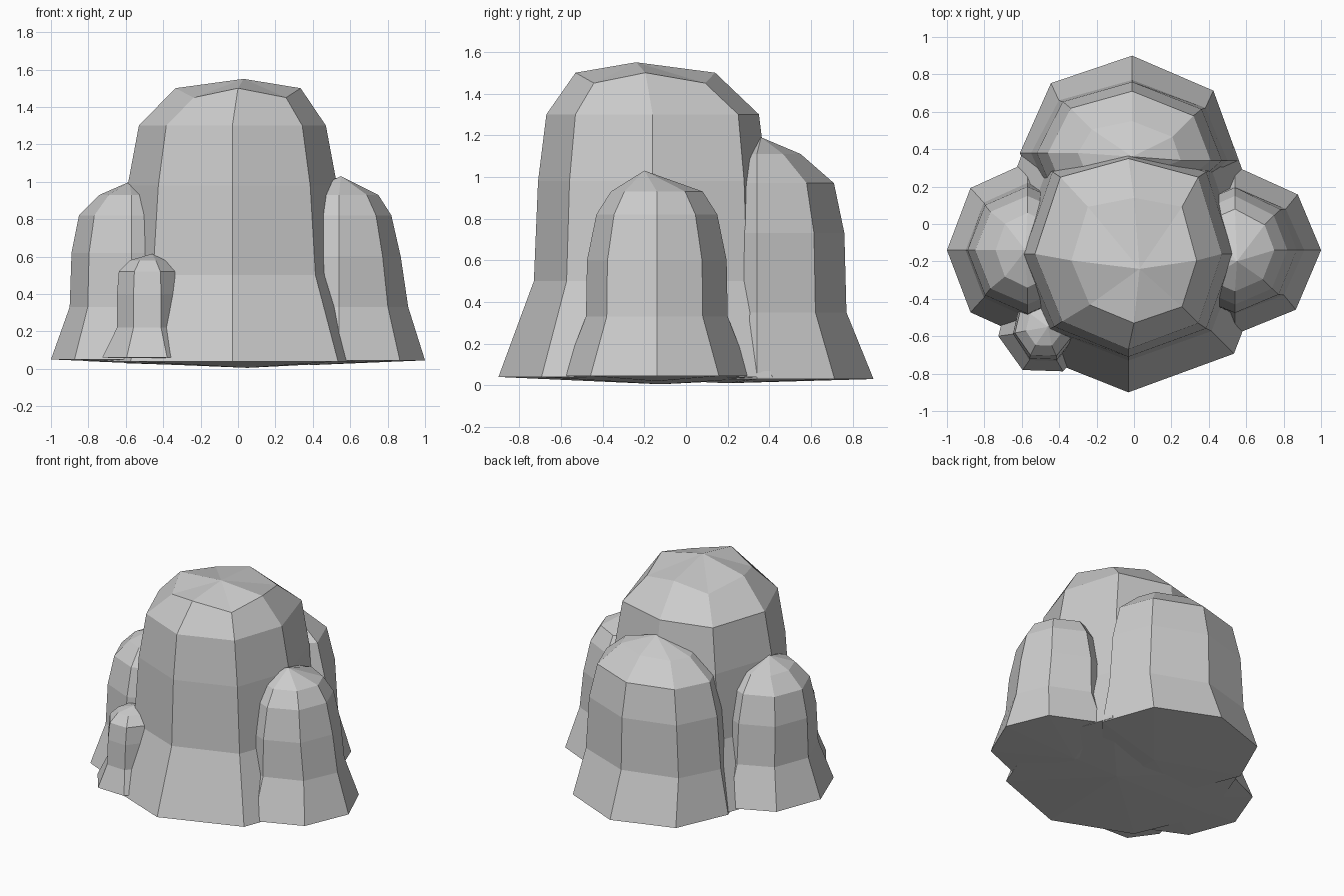
import bpy, bmesh, math

if "Cube" in bpy.data.objects:
    bpy.data.objects.remove(bpy.data.objects["Cube"])


def rock(name, centre, rings, apex, foot, sides=8, phase=-90, nudge={}, droop=0):
    """Faceted boulder: rings (z, rx, ry, dx, dy), capped by an apex and a foot point.
    nudge shifts single columns; droop lowers every second point of the top ring."""
    bm = bmesh.new()
    loops = []
    for z, rx, ry, *shift in rings:
        dx, dy = shift or (0, 0)
        loop = []
        for i in range(sides):
            a = math.radians(phase + 360 * i / sides)
            nx, ny = nudge.get(i, (0, 0))
            drop = droop if z == rings[-1][0] and i % 2 else 0
            loop.append(bm.verts.new((centre[0] + dx + nx + rx * math.cos(a),
                                      centre[1] + dy + ny + ry * math.sin(a), z - drop)))
        loops.append(loop)
    top, bottom = bm.verts.new(apex), bm.verts.new(foot)
    for i in range(sides):
        j = (i + 1) % sides
        for lo, hi in zip(loops, loops[1:]):
            bm.faces.new((lo[i], lo[j], hi[j], hi[i]))
        bm.faces.new((loops[-1][i], loops[-1][j], top))
        bm.faces.new((loops[0][j], loops[0][i], bottom))
    bmesh.ops.recalc_face_normals(bm, faces=bm.faces)
    mesh = bpy.data.meshes.new(name)
    bm.to_mesh(mesh)
    bm.free()
    obj = bpy.data.objects.new(name, mesh)
    bpy.context.collection.objects.link(obj)
    return obj


# Tall central boulder
rock("main_rock", (-0.03, -0.16),
     [(0.04, 0.77, 0.74), (0.5, 0.60, 0.57), (0.98, 0.56, 0.55),
      (1.3, 0.50, 0.51), (1.5, 0.335, 0.335, 0.03, -0.035)],
     (0.03, -0.24, 1.55), (0.05, -0.12, 0.005),
     nudge={1: (0.02, -0.01), 3: (0.02, 0.05), 5: (-0.01, 0.05)}, droop=0.05)

# Boulder behind, narrower on its inner right side
rock("back_rock", (-0.01, 0.33),
     [(0.03, 0.60, 0.57), (0.35, 0.54, 0.44), (0.73, 0.51, 0.43),
      (0.97, 0.45, 0.38), (1.11, 0.29, 0.22)],
     (-0.01, 0.36, 1.19), (-0.01, 0.2, 0.01),
     nudge={1: (-0.12, 0.1), 2: (-0.03, 0.01), 3: (0.01, -0.02),
            5: (-0.01, 0.02), 6: (0, 0.05)})

# Boulders on either side
rock("left_rock", (-0.57, -0.14),
     [(0.05, 0.43, 0.47), (0.33, 0.33, 0.36), (0.62, 0.32, 0.34),
      (0.82, 0.28, 0.29), (0.93, 0.17, 0.20)],
     (-0.58, -0.14, 1.0), (-0.4, -0.14, 0.025))
rock("right_rock", (0.54, -0.14),
     [(0.045, 0.46, 0.45), (0.33, 0.37, 0.34), (0.6, 0.33, 0.335),
      (0.82, 0.28, 0.29), (0.93, 0.21, 0.22)],
     (0.55, -0.20, 1.03), (0.4, -0.14, 0.02), nudge={3: (0.01, -0.02)})

# Small stone at the front left
rock("small_rock", (-0.48, -0.55),
     [(0.06, 0.25, 0.26), (0.22, 0.17, 0.20), (0.4, 0.17, 0.19),
      (0.52, 0.16, 0.17), (0.58, 0.10, 0.11)],
     (-0.46, -0.55, 0.615), (-0.46, -0.5, 0.05), sides=7, phase=191)
